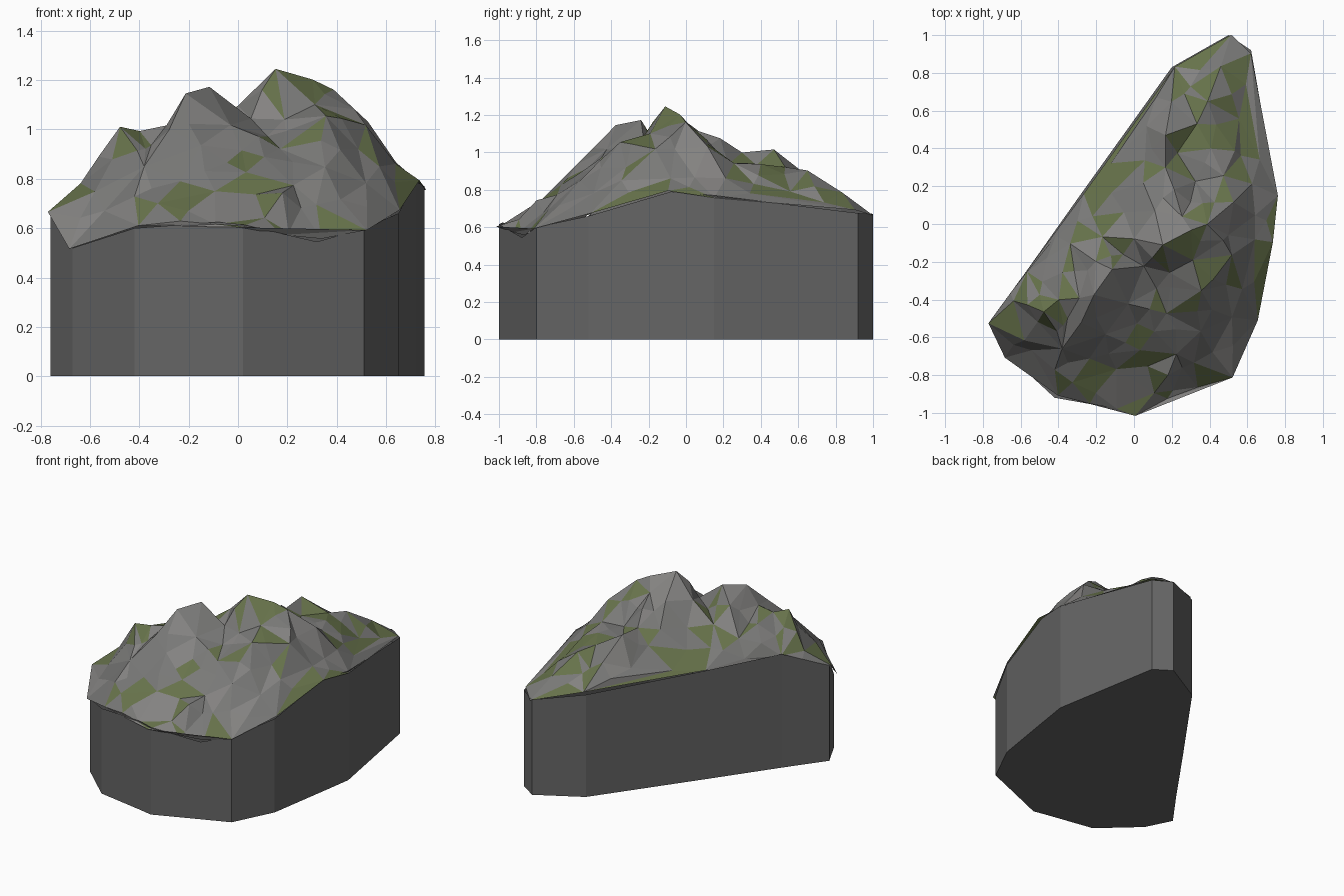
import bpy, bmesh, random
from mathutils import Vector
from mathutils.geometry import delaunay_2d_cdt

if "Cube" in bpy.data.objects:
    bpy.data.objects.remove(bpy.data.objects["Cube"])

random.seed(4)

# Outline of the block, with the height of its upper edge
RIM = [(-.76, -.51, .67), (-.67, -.69, .52), (-.42, -.92, .60), (-.08, -.98, .625),
       (.02, -1, .615), (.32, -.877, .545), (.51, -.80, .60), (.65, -.52, .66),
       (.72, -.08, .79), (.755, .15, .77), (.62, .92, .675), (.50, 1, .67),
       (.20, .83, .72), (-.28, .16, .765), (-.57, -.25, .80)]

# Crests and gullies, each a chain that stays an edge of the terrain
CHAINS = [
    # left shoulder up to the left summit and over the saddle to the main peak
    [(-.63, -.42, .80), (-.46, -.47, 1.02), (-.40, -.40, 1.0), (-.31, -.38, 1.02),
     (-.20, -.38, 1.155), (-.11, -.25, 1.18), (.05, -.24, 1.06), (.17, -.10, 1.235)],
    # main peak to the right peak and down the right flank
    [(.17, -.10, 1.235), (.25, .05, 1.13), (.40, 0, 1.18), (.51, -.18, 1.0), (.63, -.1, .88)],
    # front spur
    [(.17, -.10, 1.235), (.32, -.21, 1.09), (.36, -.37, 1.05), (.34, -.56, .86), (.32, -.72, .70)],
    # front gully
    [(.17, -.25, 1.06), (.19, -.46, .91), (.23, -.68, .79)],
    # front centre rib
    [(-.05, -.42, 1.03), (.05, -.65, .84), (.10, -.88, .66)],
    # left front rib
    [(-.20, -.38, 1.155), (-.38, -.65, .83), (-.31, -.84, .69)],
    # back ridge
    [(.25, .05, 1.13), (.17, .28, 1.0), (.24, .38, .95), (.17, .48, 1.0),
     (.32, .53, .94), (.40, .66, .915), (.47, .82, .80)],
]
LOOSE = [(-.15, -.085, .97), (-.17, -.58, .92), (-.10, -.78, .74), (-.58, -.60, .76),
         (.31, .21, .92), (.48, .25, .93), (.62, .2, .86), (.55, .55, .80),
         (.05, .50, .84), (.03, .20, .98), (-.32, -.12, .92), (.50, -.50, .80)]


def material(name, rgb):
    m = bpy.data.materials.new(name)
    m.diffuse_color = (*rgb, 1)
    m.use_nodes = True
    m.node_tree.nodes["Principled BSDF"].inputs["Base Color"].default_value = m.diffuse_color
    return m


def add_object(name, bm, mats):
    bmesh.ops.recalc_face_normals(bm, faces=bm.faces[:])
    me = bpy.data.meshes.new(name)
    bm.to_mesh(me)
    bm.free()
    for m in mats:
        me.materials.append(m)
    ob = bpy.data.objects.new(name, me)
    bpy.context.collection.objects.link(ob)


rock = material("rock", (.19, .19, .185))
pale = material("pale_rock", (.23, .225, .22))
moss = material("moss", (.135, .17, .07))
cliff = material("cliff", (.13, .13, .13))

# Terrain: constrained triangulation of rim, chains and loose points
pts = list(RIM)
n = len(RIM)
edges = [(i, (i + 1) % n) for i in range(n)]
for chain in CHAINS:
    ids = []
    for p in chain:
        if p not in pts:
            pts.append(p)
        ids.append(pts.index(p))
    edges += zip(ids, ids[1:])
pts += LOOSE
co, _, tris, src, _, _ = delaunay_2d_cdt([Vector(p[:2]) for p in pts], edges, [], 0, 1e-5)

bm = bmesh.new()
vs = []
for c, s in zip(co, src):
    z = pts[s[0]][2] if s else .9
    vs.append(bm.verts.new((c.x, c.y, z)))
for t in tris:
    bm.faces.new([vs[i] for i in t])

# Break large facets into smaller, slightly uneven ones
long_edges = [e for e in bm.edges if not e.is_boundary and e.calc_length() > .24]
old = set(bm.verts)
bmesh.ops.subdivide_edges(bm, edges=long_edges, cuts=1)
for v in bm.verts:
    if v not in old:
        v.co += Vector([random.uniform(-.02, .02) for _ in range(3)])
bmesh.ops.triangulate(bm, faces=bm.faces[:])

# Moss lies in random patches, mostly on the flatter facets
bm.normal_update()
for f in bm.faces:
    flat = abs(f.normal.z)
    f.material_index = random.choice((0, 0, 1))
    if random.random() < (.35 if flat > .7 else .1):
        f.material_index = 2
add_object("mountain_terrain", bm, [rock, pale, moss])

# Cliff base: vertical walls below the rim and a flat bottom
bm = bmesh.new()
top = [bm.verts.new(p) for p in RIM]
low = [bm.verts.new((p[0], p[1], 0)) for p in RIM]
for i in range(n):
    j = (i + 1) % n
    bm.faces.new((low[i], low[j], top[j], top[i]))
bm.faces.new(low[::-1])
add_object("cliff_base", bm, [cliff])
